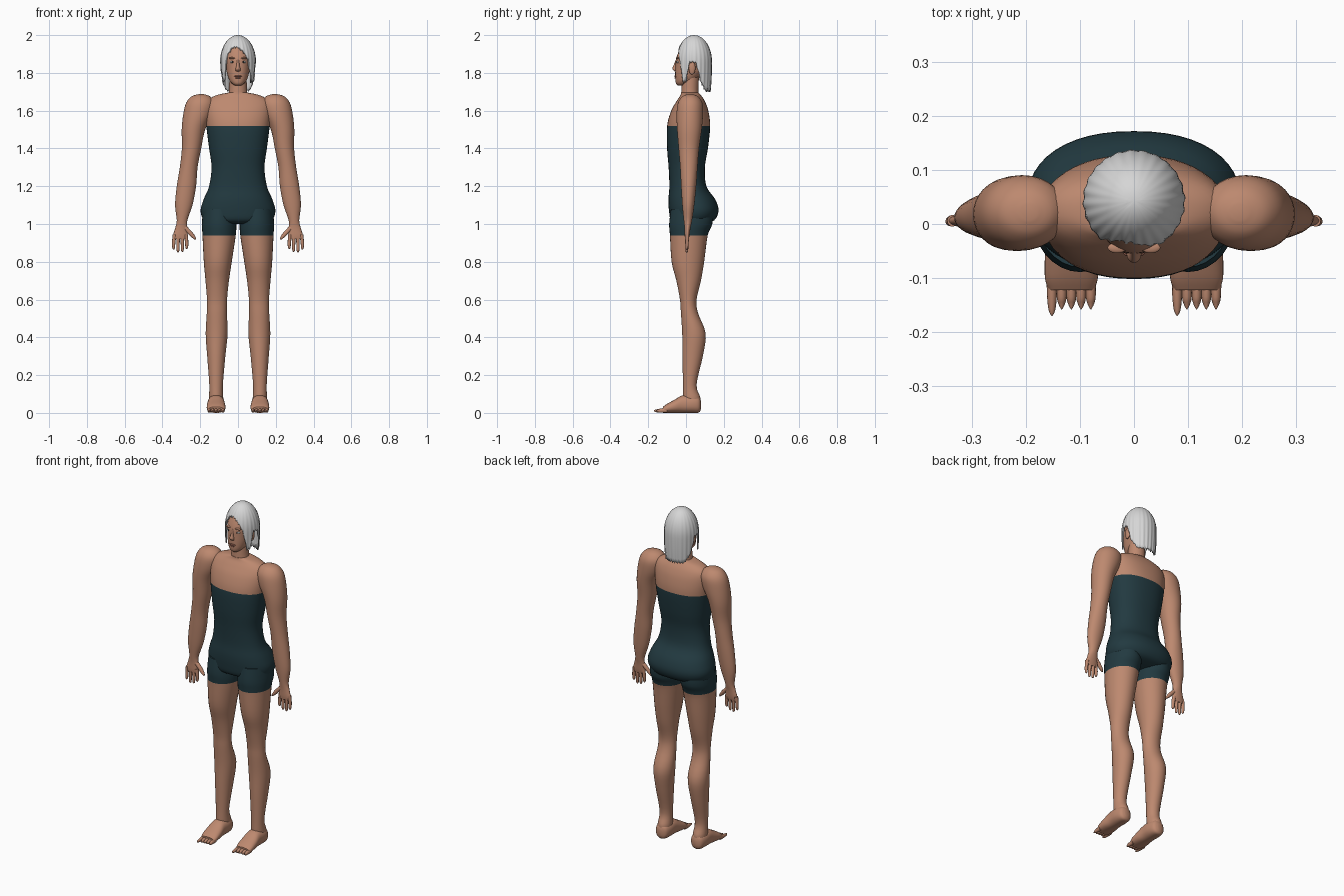
import bpy, bmesh, math
from mathutils import Vector, Matrix

cube = bpy.data.objects.get("Cube")
if cube:
    bpy.data.objects.remove(cube, do_unlink=True)


def material(name, r, g, b):
    m = bpy.data.materials.new(name)
    m.use_nodes = True
    m.diffuse_color = (r, g, b, 1)
    bsdf = next(n for n in m.node_tree.nodes if n.type == 'BSDF_PRINCIPLED')
    bsdf.inputs["Base Color"].default_value = (r, g, b, 1)
    bsdf.inputs["Roughness"].default_value = 0.7
    return m


skin = material("skin", 0.51, 0.25, 0.16)
suit = material("dark teal suit", 0.016, 0.042, 0.052)
hair = material("silver hair", 0.67, 0.67, 0.67)
white = material("eye white", 0.75, 0.75, 0.72)
iris = material("dark iris", 0.03, 0.03, 0.03)
lip = material("lip brown", 0.33, 0.13, 0.09)
parts = []


def finish(name, bm, mats, rule=None):
    """Turn a bmesh into an object; rule(face centre) gives the material slot."""
    bmesh.ops.recalc_face_normals(bm, faces=bm.faces)
    if rule:
        for f in bm.faces:
            f.material_index = int(rule(f.calc_center_median()))
    mesh = bpy.data.meshes.new(name)
    bm.to_mesh(mesh)
    bm.free()
    for m in mats:
        mesh.materials.append(m)
    ob = bpy.data.objects.new(name, mesh)
    bpy.context.collection.objects.link(ob)
    parts.append(ob)
    return ob


def smooth_rings(rings, steps):
    """Catmull-Rom interpolation that still passes through every ring."""
    out = []
    for i in range(len(rings) - 1):
        p0, p1 = Vector(rings[max(i - 1, 0)]), Vector(rings[i])
        p2, p3 = Vector(rings[i + 1]), Vector(rings[min(i + 2, len(rings) - 1)])
        for k in range(steps):
            t = k / steps
            out.append(p1 + ((p2 - p0) * t + (2 * p0 - 5 * p1 + 4 * p2 - p3) * t**2
                             + (3 * p1 - p0 - 3 * p2 + p3) * t**3) / 2)
    return out + [Vector(rings[-1])]


def loft(name, rings, mats=(skin,), side=1, along='z', power=2, seg=32, steps=4, rule=None):
    """Skin over oval sections, each (position, centre a, centre b, radius a, radius b)."""
    bm = bmesh.new()
    loops = []
    for t, a, b, ra, rb in smooth_rings(rings, steps):
        loop = []
        for k in range(seg):
            ang = math.tau * k / seg
            c, s = math.cos(ang), math.sin(ang)
            u = side * (a + ra * math.copysign(abs(c)**(2 / power), c))
            v = b + rb * math.copysign(abs(s)**(2 / power), s)
            loop.append(bm.verts.new((u, v, t) if along == 'z' else (u, t, max(v, 0))))
        loops.append(loop)
    for low, high in zip(loops, loops[1:]):
        for k in range(seg):
            n = (k + 1) % seg
            bm.faces.new((low[k], low[n], high[n], high[k]))
    bm.faces.new(loops[0])
    bm.faces.new(loops[-1])
    return finish(name, bm, mats, rule)


def ellipsoid(name, centre, radii, mat):
    bm = bmesh.new()
    bmesh.ops.create_uvsphere(bm, u_segments=20, v_segments=12, radius=1,
                              matrix=Matrix.Translation(centre) @ Matrix.Diagonal((*radii, 1)))
    return finish(name, bm, (mat,))


# Trunk: suit below the neckline, bare above
loft("torso", [
    (1.0, 0, .025, .13, .07), (1.02, 0, .035, .18, .115), (1.07, 0, .041, .198, .131),
    (1.13, 0, .031, .182, .124), (1.2, 0, .01, .153, .098), (1.3, 0, .004, .14, .096),
    (1.4, 0, .008, .153, .108), (1.52, 0, .014, .168, .114), (1.6, 0, .02, .175, .098),
    (1.65, 0, .025, .165, .075), (1.68, 0, .025, .12, .055), (1.695, 0, .02, .055, .046)],
    (skin, suit), power=2.25, seg=48, rule=lambda c: c.z < 1.52)
loft("neck", [(1.66, 0, .022, .06, .05), (1.7, 0, .02, .048, .045), (1.8, 0, .025, .046, .045)])

LEG = [
    (1.08, .1, .03, .085, .11), (1.0, .1, .025, .091, .114), (.94, .1, .015, .088, .1),
    (.8, .107, .01, .074, .086), (.7, .11, .014, .062, .065), (.6, .111, .012, .053, .044),
    (.53, .112, .018, .053, .045), (.42, .113, .042, .058, .062), (.3, .115, .035, .048, .054),
    (.15, .116, .02, .036, .036), (.08, .116, .03, .038, .046), (.04, .116, .03, .036, .04)]
FOOT = [
    (.08, .116, .04, .012, .018), (.068, .116, .043, .035, .041), (.03, .116, .046, .045, .046),
    (-.02, .116, .046, .045, .046), (-.06, .116, .035, .049, .035),
    (-.1, .116, .024, .049, .024), (-.122, .116, .016, .042, .016)]
ARM = [
    (1.687, .195, .022, .015, .015), (1.675, .197, .022, .05, .042), (1.64, .2, .022, .075, .065),
    (1.58, .213, .02, .077, .07), (1.5, .236, .018, .062, .065), (1.4, .246, .015, .051, .054),
    (1.3, .261, .015, .047, .046), (1.2, .273, .014, .051, .04), (1.1, .287, .012, .046, .032),
    (1.02, .296, .01, .028, .022), (.98, .3, .008, .032, .016), (.94, .305, .006, .039, .013),
    (.92, .305, .005, .037, .01)]

for label, s in (("left", 1), ("right", -1)):
    # Limbs
    loft(label + "_leg", LEG, (skin, suit), s, rule=lambda c: c.z > .94)
    loft(label + "_foot", FOOT, side=s, along='y', power=2.3)
    loft(label + "_arm", ARM, side=s)

    # Toes, tapered to points, the first one longest
    for i in range(5):
        x = s * .116 + (i - 2) * .018
        tip = -.17 if i == 0 else -.158
        loft(f"{label}_toe_{i + 1}", [
            (-.1, x, .014, .01, .013), (-.135, x, .012, .009, .011),
            (tip + .01, x, .011, .006, .007), (tip, x, .012, .001, .002)],
            along='y', seg=12)

    # Fingers and thumb
    for i, end in enumerate((.868, .853, .85, .865)):
        x = .276 + i * .02
        spread = (i - 1.5) * .003
        loft(f"{label}_finger_{i + 1}", [
            (.945, x, .006, .01, .011), (.9, x + spread, .005, .009, .009),
            (end + .008, x + spread, .004, .007, .007), (end, x + spread, .004, .002, .002)],
            side=s, seg=12)
    loft(label + "_thumb", [
        (.985, .284, .007, .016, .012), (.955, .256, .005, .016, .011),
        (.93, .235, .003, .011, .009), (.918, .226, .002, .004, .004)], side=s, seg=12)

    # Eyes, brows and ears
    ellipsoid(label + "_eye", (s * .03, -.042, 1.857), (.013, .009, .006), white)
    ellipsoid(label + "_iris", (s * .029, -.0485, 1.857), (.005, .004, .005), iris)
    ellipsoid(label + "_brow", (s * .031, -.044, 1.878), (.018, .01, .005), skin)
    ellipsoid(label + "_ear", (s * .072, .032, 1.825), (.009, .018, .034), skin)

# Head
loft("head", [
    (1.732, 0, -.026, .014, .014), (1.742, 0, -.018, .03, .034), (1.76, 0, -.004, .045, .052),
    (1.79, 0, .012, .056, .069), (1.83, 0, .03, .065, .086), (1.88, 0, .035, .07, .086),
    (1.94, 0, .042, .058, .068), (1.97, 0, .043, .035, .045)], power=2.15)
loft("nose", [
    (1.872, 0, -.047, .006, .006), (1.84, 0, -.054, .008, .012), (1.822, 0, -.057, .013, .015),
    (1.812, 0, -.055, .013, .01), (1.806, 0, -.052, .006, .004)], seg=16)
ellipsoid("upper_lip", (0, -.053, 1.782), (.02, .009, .005), lip)
ellipsoid("lower_lip", (0, -.051, 1.774), (.017, .01, .005), lip)

# Hair hem height by angle from the front: fringe, temple lock, ear gap, long back
RIGHT_HEM = [(0, 1.93), (22, 1.93), (38, 1.89), (52, 1.75), (62, 1.75), (74, 1.85),
             (96, 1.85), (112, 1.75), (135, 1.7), (180, 1.7)]
LEFT_HEM = [(0, 1.93), (20, 1.905), (36, 1.86), (50, 1.745)] + RIGHT_HEM[4:]


def hem(angle):
    deg = math.degrees(angle)
    table = LEFT_HEM if deg < 180 else RIGHT_HEM
    deg = min(deg, 360 - deg)
    for (a, za), (b, zb) in zip(table, table[1:]):
        if deg <= b:
            return za + (zb - za) * (deg - a) / (b - a)
    return table[-1][1]


bm = bmesh.new()
crown = bm.verts.new((0, .043, 2))
columns = []
COUNT, ROWS = 144, 20
for k in range(COUNT):
    ang = math.tau * k / COUNT
    bottom = hem(ang) + .01 * abs(math.sin(ang * 18))
    column = []
    for r in range(1, ROWS + 1):
        z = 2 - (2 - bottom) * (r / ROWS)**1.6
        if z > 1.86:
            rad = math.sqrt(1 - ((z - 1.86) / .14)**2)
        else:
            rad = 1 - .08 * ((1.86 - z) / .16)**2
        rad *= .094 + .0015 * math.sin(ang * 24) * r / ROWS
        column.append(bm.verts.new((rad * math.sin(ang), .043 - rad * math.cos(ang), z)))
    columns.append(column)
for k in range(COUNT):
    one, two = columns[k], columns[(k + 1) % COUNT]
    bm.faces.new((crown, one[0], two[0]))
    for r in range(ROWS - 1):
        bm.faces.new((one[r], one[r + 1], two[r + 1], two[r]))
shell = finish("hair", bm, (hair,)).modifiers.new("thickness", 'SOLIDIFY')
shell.thickness = .006
shell.offset = -1

# Smooth shading with crisp edges
bpy.ops.object.select_all(action='DESELECT')
for ob in parts:
    ob.select_set(True)
bpy.context.view_layer.objects.active = parts[0]
bpy.ops.object.shade_smooth_by_angle(angle=math.radians(45))
